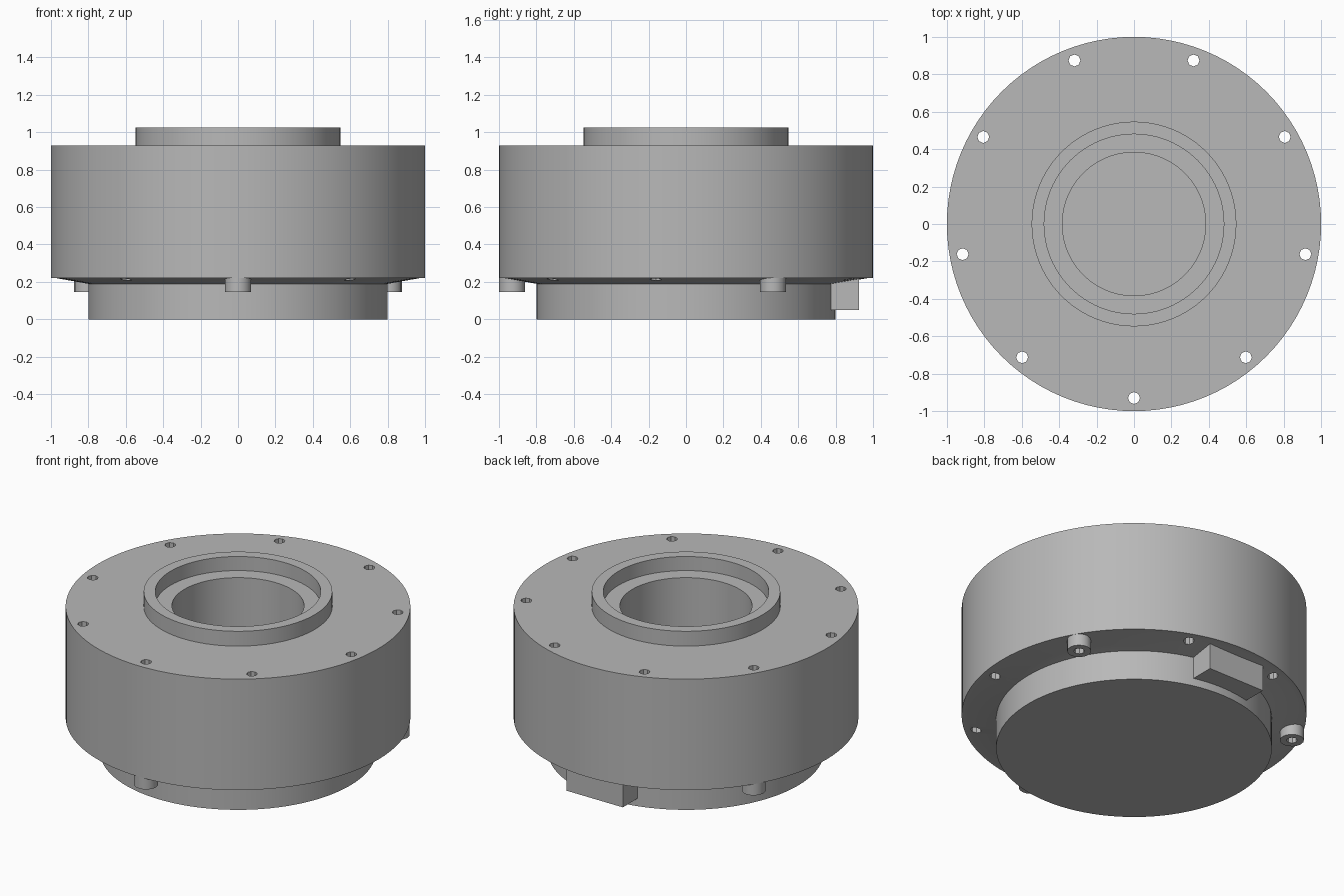
import bpy, bmesh, math

if "Cube" in bpy.data.objects:
    bpy.data.objects.remove(bpy.data.objects["Cube"])

grey = bpy.data.materials.new("matte grey")
grey.diffuse_color = (0.48, 0.48, 0.48, 1)
grey.use_nodes = True
grey.node_tree.nodes["Principled BSDF"].inputs["Base Color"].default_value = grey.diffuse_color


def finish(name, bm, loc=(0, 0, 0)):
    bmesh.ops.recalc_face_normals(bm, faces=bm.faces)
    mesh = bpy.data.meshes.new(name)
    bm.to_mesh(mesh)
    bm.free()
    mesh.materials.append(grey)
    ob = bpy.data.objects.new(name, mesh)
    ob.location = loc
    bpy.context.collection.objects.link(ob)
    return ob


def lathe(name, profile, sides, loc=(0, 0, 0), closed=False):
    """Revolve (radius, height) points around z; radius 0 becomes a pole."""
    bm = bmesh.new()
    rings = []
    for r, z in profile:
        if r == 0:
            rings.append([bm.verts.new((0, 0, z))] * sides)
        else:
            rings.append([bm.verts.new((r * math.cos(math.tau * i / sides),
                                        r * math.sin(math.tau * i / sides), z))
                          for i in range(sides)])
    pairs = list(zip(rings, rings[1:]))
    if closed:
        pairs.append((rings[-1], rings[0]))
    for a, b in pairs:
        for i in range(sides):
            j = (i + 1) % sides
            corners = list(dict.fromkeys([a[i], a[j], b[j], b[i]]))
            bm.faces.new(corners)
    return finish(name, bm, loc)


def smooth(ob):
    bpy.ops.object.select_all(action='DESELECT')
    ob.select_set(True)
    bpy.context.view_layer.objects.active = ob
    bpy.ops.object.shade_smooth_by_angle(angle=math.radians(25))


HOLE_R, HOLE_SIDES, CIRCLE_R = 0.032, 8, 0.93
spots = [(CIRCLE_R * math.cos(math.radians(a)), CIRCLE_R * math.sin(math.radians(a)), 0)
         for a in range(-90, 270, 40)]

# housing: base plinth, wide drum, raised collar, ledge and blind bore
housing = lathe("housing", [
    (0, 0), (0.80, 0), (0.80, 0.19), (0.97, 0.22), (1.0, 0.22), (1.0, 0.93),
    (0.547, 0.93), (0.547, 1.025), (0.48, 1.025), (0.48, 0.935),
    (0.383, 0.935), (0.383, 0.20), (0, 0.20)], 96)

# bolt holes through the drum
for spot in spots:
    cutter = lathe("hole_cutter", [(0, 0.1), (HOLE_R, 0.1), (HOLE_R, 1.1), (0, 1.1)],
                   HOLE_SIDES, spot)
    cutter.hide_render = True
    cutter.hide_viewport = False
    bpy.context.view_layer.objects.active = housing
    mod = housing.modifiers.new("hole", 'BOOLEAN')
    mod.operation = 'DIFFERENCE'
    mod.solver = 'EXACT'
    mod.object = cutter
    bpy.ops.object.modifier_apply(modifier=mod.name)
    bpy.data.objects.remove(cutter)
smooth(housing)

# hollow bosses under every third hole
for spot in spots[::3]:
    boss = lathe("mounting_boss", [(HOLE_R, 0.145), (0.07, 0.145), (0.07, 0.222),
                                   (HOLE_R, 0.222)], HOLE_SIDES * 2, spot, closed=True)
    # keep the bore the same shape as the drilled hole
    for v in boss.data.vertices:
        if v.co.xy.length < 0.05:
            i = round(math.atan2(v.co.y, v.co.x) / (math.tau / 16))
            if i % 2:
                v.co.x *= math.cos(math.pi / HOLE_SIDES)
                v.co.y *= math.cos(math.pi / HOLE_SIDES)
    smooth(boss)

# connector block at the back of the base
bm = bmesh.new()
bmesh.ops.create_cube(bm, size=1)
bmesh.ops.scale(bm, vec=(0.40, 0.165, 0.175), verts=bm.verts)
finish("connector_block", bm, (0, 0.8425, 0.1375))
